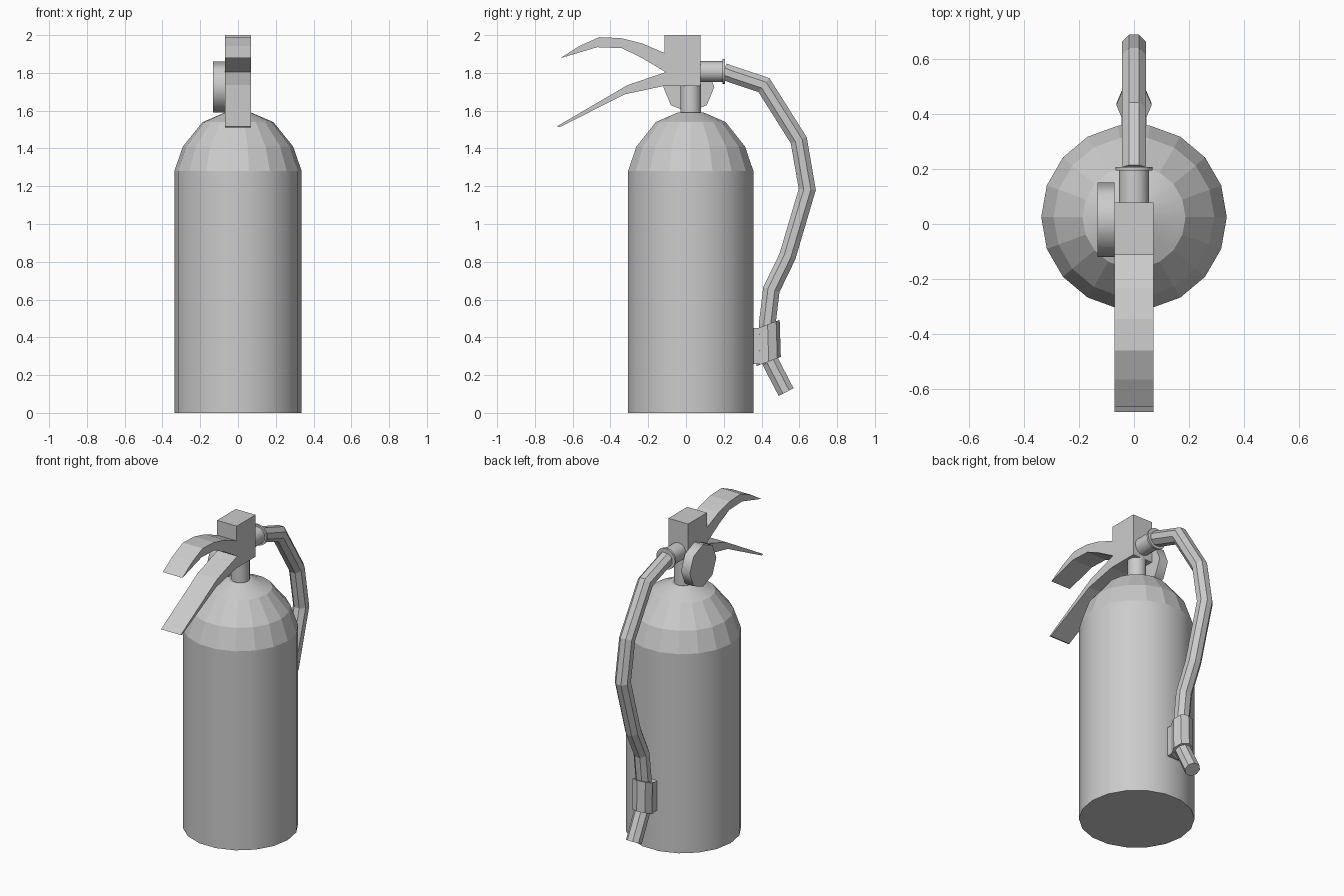
import bpy, bmesh, math
from mathutils import Vector

cube = bpy.data.objects.get("Cube")
if cube:
    bpy.data.objects.remove(cube, do_unlink=True)

GREY = (0.6, 0.6, 0.6, 1)
mat = bpy.data.materials.new("plain grey")
mat.use_nodes = True
mat.diffuse_color = GREY
mat.node_tree.nodes["Principled BSDF"].inputs["Base Color"].default_value = GREY


def finish(bm, name, smooth=lambda f: False):
    bmesh.ops.recalc_face_normals(bm, faces=bm.faces[:])
    for f in bm.faces:
        f.smooth = smooth(f)
    me = bpy.data.meshes.new(name)
    bm.to_mesh(me)
    bm.free()
    me.materials.append(mat)
    ob = bpy.data.objects.new(name, me)
    bpy.context.collection.objects.link(ob)
    return ob


def skin(bm, rings):
    """Join rings of points with quads and cap both ends."""
    rings = [[bm.verts.new(p) for p in r] for r in rings]
    for a, b in zip(rings, rings[1:]):
        for i in range(len(a)):
            j = (i + 1) % len(a)
            bm.faces.new((a[i], a[j], b[j], b[i]))
    bm.faces.new(rings[0])
    bm.faces.new(rings[-1])


def lathe(name, profile, sides, origin, axis="Z", smooth=lambda f: len(f.verts) == 4):
    """Turn (radius, distance) pairs about an axis through origin."""
    def place(r, d, a):
        u, v = r * math.cos(a), r * math.sin(a)
        p = {"X": (d, u, v), "Y": (u, d, v), "Z": (u, v, d)}[axis]
        return Vector(origin) + Vector(p)
    bm = bmesh.new()
    skin(bm, [[place(r, d, math.tau * i / sides) for i in range(sides)] for r, d in profile])
    return finish(bm, name, smooth)


def tube(name, path, radius, turn, slope=0):
    """Eight-sided mitred tube along (y, z) points; slope shears it along y."""
    pts = [Vector((0, y, z)) for y, z in path]
    dirs = [(b - a).normalized() for a, b in zip(pts, pts[1:])]
    rings = []
    for i, p in enumerate(pts):
        d0, d1 = dirs[max(i - 1, 0)], dirs[min(i, len(dirs) - 1)]
        t = (d0 + d1).normalized()
        side = Vector((0, -t.z, t.y)) / t.dot(d0)
        ring = []
        for k in range(8):
            a = math.tau * (k + turn) / 8
            q = p + radius * (Vector((math.cos(a), 0, 0)) + side * math.sin(a))
            q.z += slope * (q.y - p.y)
            ring.append(q)
        rings.append(ring)
    bm = bmesh.new()
    skin(bm, rings)
    return finish(bm, name)


def plate(name, outline, half):
    """Extrude a (y, z) outline across x."""
    bm = bmesh.new()
    skin(bm, [[(x, y, z) for y, z in outline] for x in (-half, half)])
    return finish(bm, name)


# Tank: smooth wall, faceted shoulder, smooth crown
CY = 0.025
lathe("tank", [(0.337, 0), (0.337, 1.28), (0.292, 1.41), (0.187, 1.54), (0.07, 1.59)],
      18, (0, CY, 0),
      smooth=lambda f: len(f.verts) == 4 and not 1.3 < f.calc_center_median().z < 1.55)
lathe("neck", [(0.055, 1.57), (0.055, 1.74)], 18, (0, CY, 0))

# Valve block with both levers in one side profile
plate("valve_and_levers", [
    (0.078, 1.73), (0.078, 2.0), (-0.113, 2.0), (-0.113, 1.905),
    (-0.235, 1.957), (-0.345, 1.984), (-0.46, 1.989), (-0.565, 1.942), (-0.665, 1.878),
    (-0.47, 1.936), (-0.34, 1.931), (-0.24, 1.883), (-0.108, 1.804),
    (-0.31, 1.735), (-0.683, 1.517), (-0.67, 1.512), (-0.323, 1.687), (-0.12, 1.73)], 0.07)

# Pressure gauge on the right side
lathe("gauge", [(0.135, -0.132), (0.135, -0.07)], 8, (0, 0.015, 1.725), "X")

# Hose outlet and collar
lathe("outlet", [(0.055, 0.07), (0.055, 0.2)], 16, (0, 0, 1.807), "Y")
lathe("collar", [(0.067, 0.194), (0.067, 0.207)], 16, (0, 0, 1.807), "Y")

# Hose, holder sleeve and bracket
tube("hose", [(0.2, 1.807), (0.413, 1.735), (0.597, 1.443), (0.642, 1.183), (0.537, 0.828),
              (0.452, 0.653), (0.43, 0.47), (0.442, 0.28), (0.53, 0.11)], 0.048, 0.5)
tube("hose_sleeve", [(0.432, 0.468), (0.438, 0.272)], 0.064, 0, 0.35)
plate("sleeve_bracket", [(0.34, 0.26), (0.42, 0.26), (0.42, 0.45), (0.34, 0.45)], 0.045)
